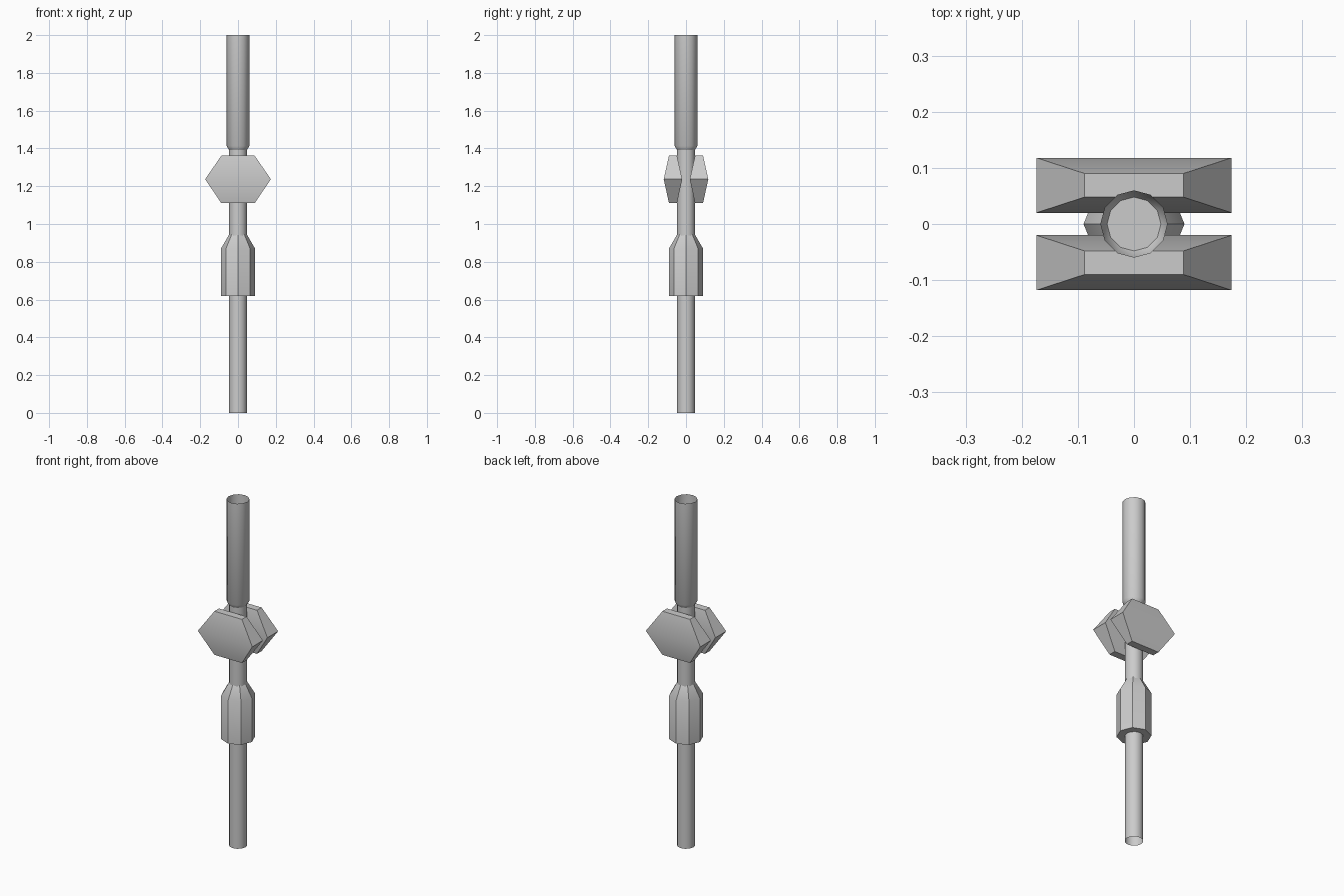
import bpy, bmesh, math

if "Cube" in bpy.data.objects:
    bpy.data.objects.remove(bpy.data.objects["Cube"])


def finish(name, bm):
    mesh = bpy.data.meshes.new(name)
    bm.to_mesh(mesh)
    bm.free()
    obj = bpy.data.objects.new(name, mesh)
    bpy.context.collection.objects.link(obj)
    bpy.ops.object.select_all(action='DESELECT')
    obj.select_set(True)
    bpy.context.view_layer.objects.active = obj
    bpy.ops.object.shade_smooth_by_angle(angle=math.radians(32))
    return obj


def loft(bm, rings):
    """Skin successive rings of points, listed bottom to top, anticlockwise."""
    loops = [[bm.verts.new(p) for p in ring] for ring in rings]
    for low, high in zip(loops, loops[1:]):
        n = len(low)
        for i in range(n):
            j = (i + 1) % n
            bm.faces.new((low[i], low[j], high[j], high[i]))
    return loops


def lathe(name, profile, sides, cap_top=False):
    bm = bmesh.new()
    rings = [[(r * math.cos(math.tau * i / sides),
               r * math.sin(math.tau * i / sides), z) for i in range(sides)]
             for r, z in profile]
    loops = loft(bm, rings)
    if cap_top:
        bm.faces.new(loops[-1])
    return finish(name, bm)


def plate(name, y):
    # Hexagonal outline, thickest across its middle
    bm = bmesh.new()
    rings = [[(-w, y - t, z), (w, y - t, z), (w, y + t, z), (-w, y + t, z)]
             for w, t, z in ((0.088, 0.021, 1.11), (0.174, 0.049, 1.237),
                             (0.088, 0.021, 1.362))]
    loops = loft(bm, rings)
    bm.faces.new(loops[0][::-1])
    bm.faces.new(loops[-1])
    return finish(name, bm)


# Lower pole, open at the foot
lathe("pole", [(0.048, 0), (0.048, 1.395)], 12, cap_top=True)

# Octagonal sleeve with tapered shoulder
lathe("sleeve", [(0.047, 0.62), (0.09, 0.62), (0.09, 0.87), (0.047, 0.945)], 8)

# Open upper tube with small tapered collar
lathe("upper_tube", [(0.048, 1.393), (0.06, 1.413), (0.06, 2.0)], 12)

# Pair of hexagonal plates, front and back
for name, y in (("front_plate", -0.069), ("back_plate", 0.069)):
    plate(name, y)
